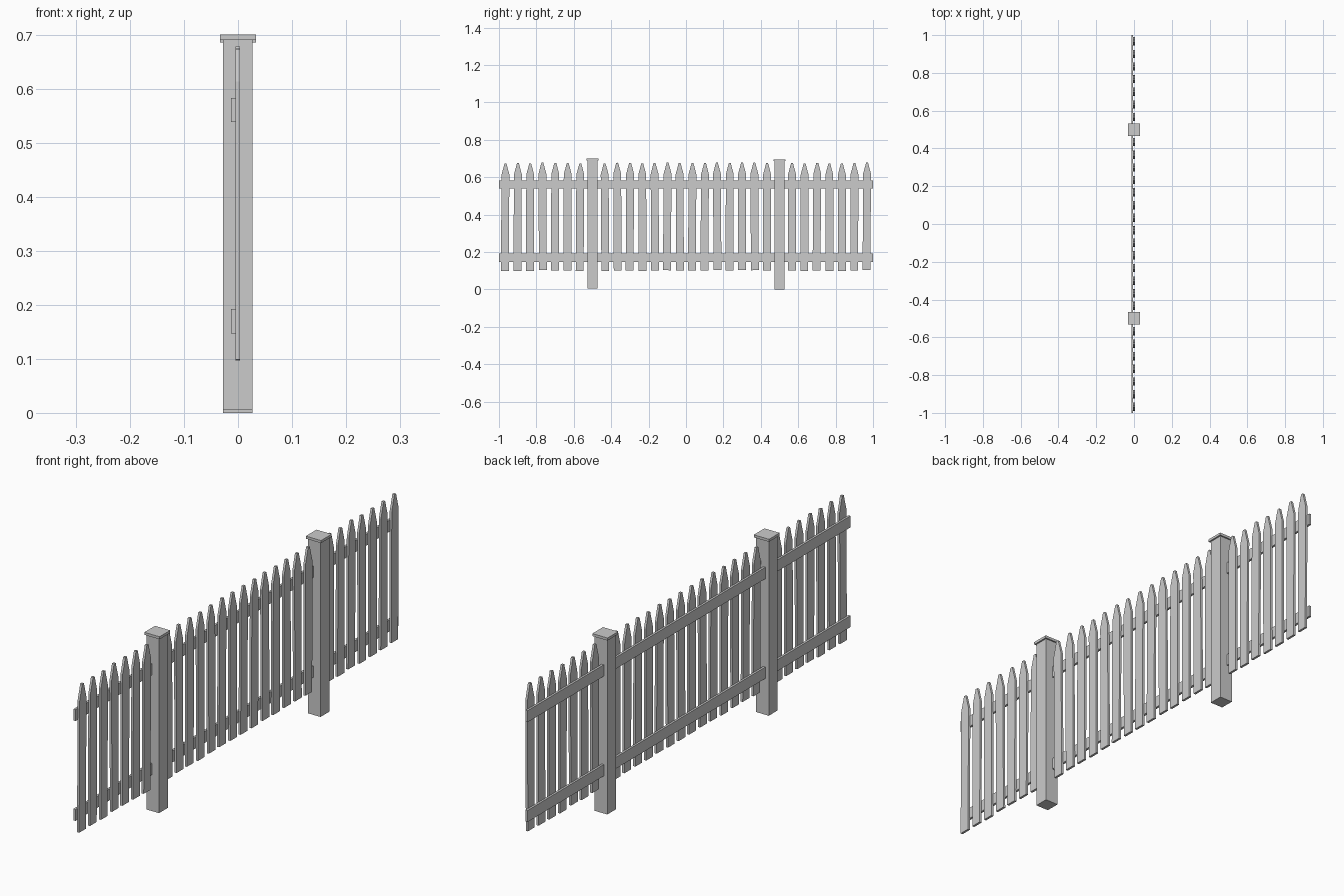
import bpy, bmesh, random
from mathutils import Vector, Matrix

if "Cube" in bpy.data.objects:
    bpy.data.objects.remove(bpy.data.objects["Cube"])

random.seed(4)


def make_object(name, bm):
    bmesh.ops.recalc_face_normals(bm, faces=bm.faces)
    mesh = bpy.data.meshes.new(name)
    bm.to_mesh(mesh)
    bm.free()
    obj = bpy.data.objects.new(name, mesh)
    bpy.context.collection.objects.link(obj)
    return obj


def box(name, x, y, z):
    """Box spanning the given (min, max) ranges."""
    bm = bmesh.new()
    size = [r[1] - r[0] for r in (x, y, z)]
    mid = [(r[1] + r[0]) / 2 for r in (x, y, z)]
    bmesh.ops.create_cube(bm, size=1, matrix=Matrix.Translation(mid) @ Matrix.Diagonal((*size, 1)))
    return make_object(name, bm)


def picket(y, base, tilt):
    """Flat board with a pointed top, extruded along x."""
    w = 0.021
    outline = [(-w, 0), (w, 0), (w, 0.515), (0.005, 0.575), (-0.005, 0.575), (-w, 0.515)]
    bm = bmesh.new()
    face = bm.faces.new([bm.verts.new((-0.005, py, pz)) for py, pz in outline])
    ext = bmesh.ops.extrude_face_region(bm, geom=[face])
    moved = [v for v in ext["geom"] if isinstance(v, bmesh.types.BMVert)]
    bmesh.ops.translate(bm, verts=moved, vec=(0.009, 0, 0))
    obj = make_object("picket", bm)
    # tilt about the middle of the board
    pivot = Vector((0, 0, 0.29))
    obj.matrix_world = (Matrix.Translation(Vector((0, y, base)) + pivot)
                        @ Matrix.Rotation(tilt, 4, 'X') @ Matrix.Translation(-pivot))


# Pickets, with a post taking the place of the 8th and 23rd
for i in range(30):
    if i not in (7, 22):
        picket((i - 14.5) / 15, 0.1 + random.uniform(-0.003, 0.003), random.uniform(-0.008, 0.008))

# Posts with flat caps, one set slightly higher
for y, z in ((-0.5, 0.005), (0.5, 0.0)):
    box("post", (-0.028, 0.027), (y - 0.0275, y + 0.0275), (z, z + 0.685))
    box("post_cap", (-0.033, 0.033), (y - 0.033, y + 0.033), (z + 0.685, z + 0.695))

# Rails between the posts, on the back of the pickets
for z in (0.147, 0.538):
    for y0, y1 in ((-1, -0.5), (-0.5, 0.5), (0.5, 1)):
        box("rail", (-0.013, -0.004), (y0, y1), (z, z + 0.045))
